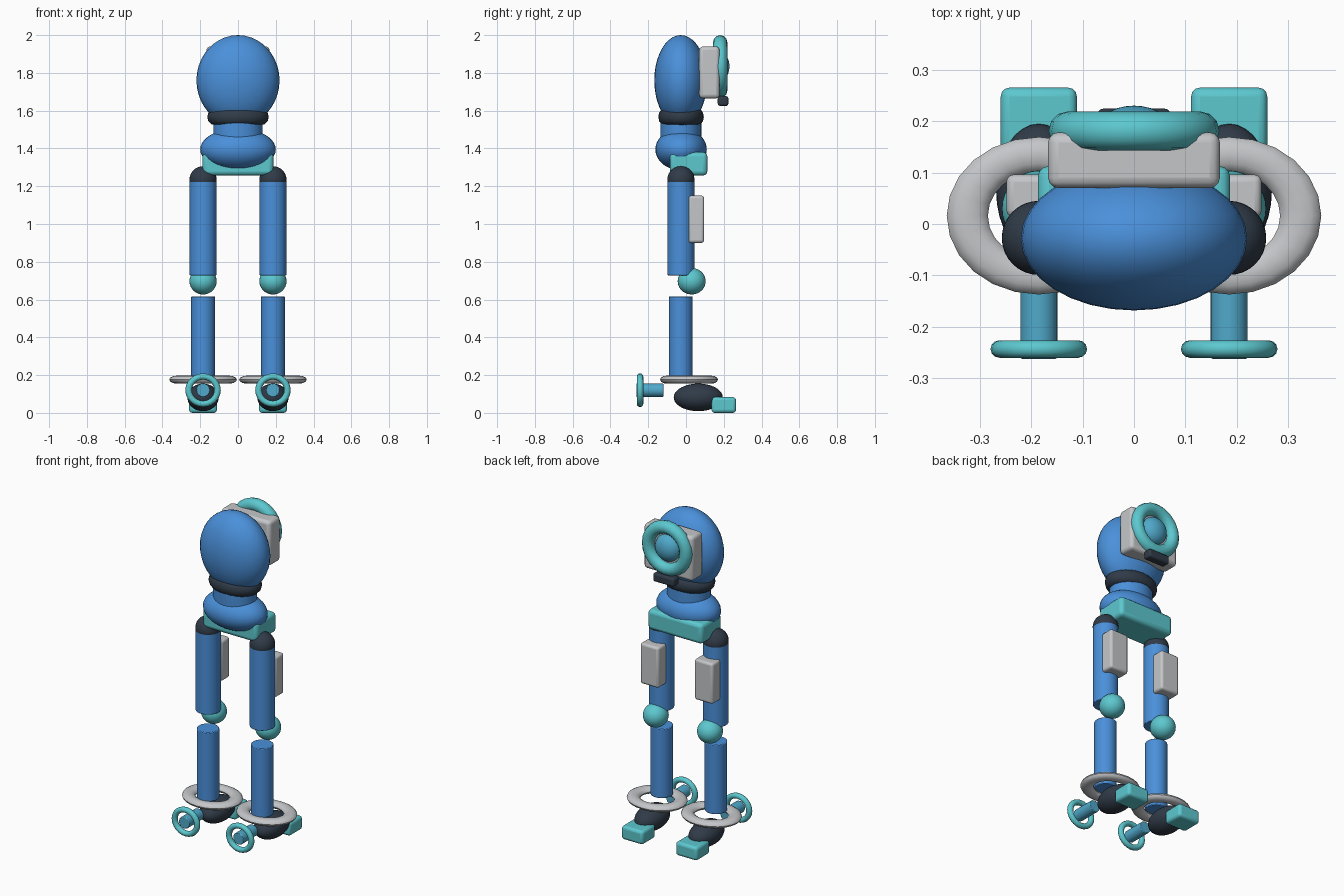
import bpy
import math

if "Cube" in bpy.data.objects:
    bpy.data.objects.remove(bpy.data.objects["Cube"])


def srgb(hexa):
    vals = [int(hexa[i:i + 2], 16) / 255 for i in (0, 2, 4)]
    return [v / 12.92 if v < 0.04045 else ((v + 0.055) / 1.055) ** 2.4 for v in vals] + [1]


def material(name, hexa):
    m = bpy.data.materials.new(name)
    m.diffuse_color = srgb(hexa)
    m.use_nodes = True
    m.node_tree.nodes["Principled BSDF"].inputs["Base Color"].default_value = m.diffuse_color
    return m


BLUE = material("blue", "4A90DA")
TEAL = material("teal", "5CC8CF")
SKY = material("sky_blue", "50A9CB")
GREY = material("light_grey", "C4C6C9")
DARK = material("charcoal", "303B48")


def finish(name, mat, scale):
    ob = bpy.context.object
    ob.name = name
    ob.data.materials.append(mat)
    ob.scale = scale
    bpy.ops.object.transform_apply(location=False, rotation=True, scale=True)
    bpy.ops.object.shade_smooth_by_angle(angle=math.radians(40))
    return ob


def ball(name, mat, loc, radii):
    bpy.ops.mesh.primitive_uv_sphere_add(segments=32, ring_count=20, radius=1, location=loc)
    return finish(name, mat, radii)


def tube(name, mat, loc, radii, length, along_y=False):
    rot = (math.pi / 2, 0, 0) if along_y else (0, 0, 0)
    bpy.ops.mesh.primitive_cylinder_add(vertices=32, radius=1, depth=1, location=loc, rotation=rot)
    ob = finish(name, mat, (radii[0], radii[1], length))
    bevel = ob.modifiers.new("edge", "BEVEL")
    bevel.width = 0.004
    bevel.segments = 2
    return ob


def ring(name, mat, loc, major, minor, scale=(1, 1, 1), along_y=False):
    rot = (math.pi / 2, 0, 0) if along_y else (0, 0, 0)
    bpy.ops.mesh.primitive_torus_add(major_segments=24, minor_segments=12, major_radius=major,
                                     minor_radius=minor, location=loc, rotation=rot)
    return finish(name, mat, scale)


def block(name, mat, lo, hi, round_by):
    bpy.ops.mesh.primitive_cube_add(size=1, location=[(a + b) / 2 for a, b in zip(lo, hi)])
    ob = finish(name, mat, [b - a for a, b in zip(lo, hi)])
    bevel = ob.modifiers.new("round", "BEVEL")
    bevel.width = round_by
    bevel.segments = 3
    return ob


# Torso
ball("chest", BLUE, (0, -0.028, 1.76), (0.22, 0.14, 0.24))
ring("collar", DARK, (0, -0.026, 1.567), 0.118, 0.045, (1, 0.74, 1))
tube("waist", BLUE, (0, -0.027, 1.49), (0.13, 0.108), 0.2)
ball("hips", BLUE, (0, -0.026, 1.395), (0.2, 0.136, 0.111))
block("pelvis", TEAL, (-0.187, -0.085, 1.257), (0.187, 0.113, 1.38), 0.022)

# Back unit
block("backpack", GREY, (-0.167, 0.07, 1.665), (0.167, 0.178, 1.94), 0.02)
ring("back_ring", TEAL, (0, 0.181, 1.834), 0.128, 0.038, along_y=True)
ball("back_dome", SKY, (0, 0.17, 1.834), (0.082, 0.06, 0.082))
block("back_clip", DARK, (-0.072, 0.168, 1.625), (0.072, 0.224, 1.677), 0.012)

# Legs
for side, s in (("left", -1), ("right", 1)):
    x = s * 0.185
    ball(side + "_hip_joint", DARK, (x, -0.027, 1.234), (0.072, 0.072, 0.072))
    tube(side + "_thigh", BLUE, (x, -0.027, 0.982), (0.071, 0.071), 0.507)
    block(side + "_thigh_plate", GREY, (x - 0.063, 0.013, 0.9), (x + 0.063, 0.096, 1.15), 0.014)
    ball(side + "_knee", TEAL, (x, 0.03, 0.697), (0.072, 0.074, 0.07))
    tube(side + "_shin", BLUE, (x, -0.028, 0.403), (0.063, 0.063), 0.427)
    ring(side + "_ankle_ring", GREY, (x, 0.016, 0.176), 0.139, 0.04, (1, 0.855, 0.53))
    # Foot with rear block and front nozzle
    ball(side + "_foot", DARK, (x, 0.065, 0.082), (0.083, 0.13, 0.073))
    block(side + "_rear_block", TEAL, (x - 0.074, 0.135, 0), (x + 0.074, 0.265, 0.084), 0.017)
    tube(side + "_nozzle", SKY, (x, -0.191, 0.12), (0.036, 0.142 / 0.142 * 0.142), 0.036, False)
    nozzle = bpy.context.object
    bpy.data.objects.remove(nozzle)
    tube(side + "_nozzle", SKY, (x, -0.191, 0.12), (0.036, 0.036), 0.142, True)
    ring(side + "_nozzle_ring", TEAL, (x, -0.243, 0.12), 0.075, 0.017, (1.02, 0.97, 1), True)
